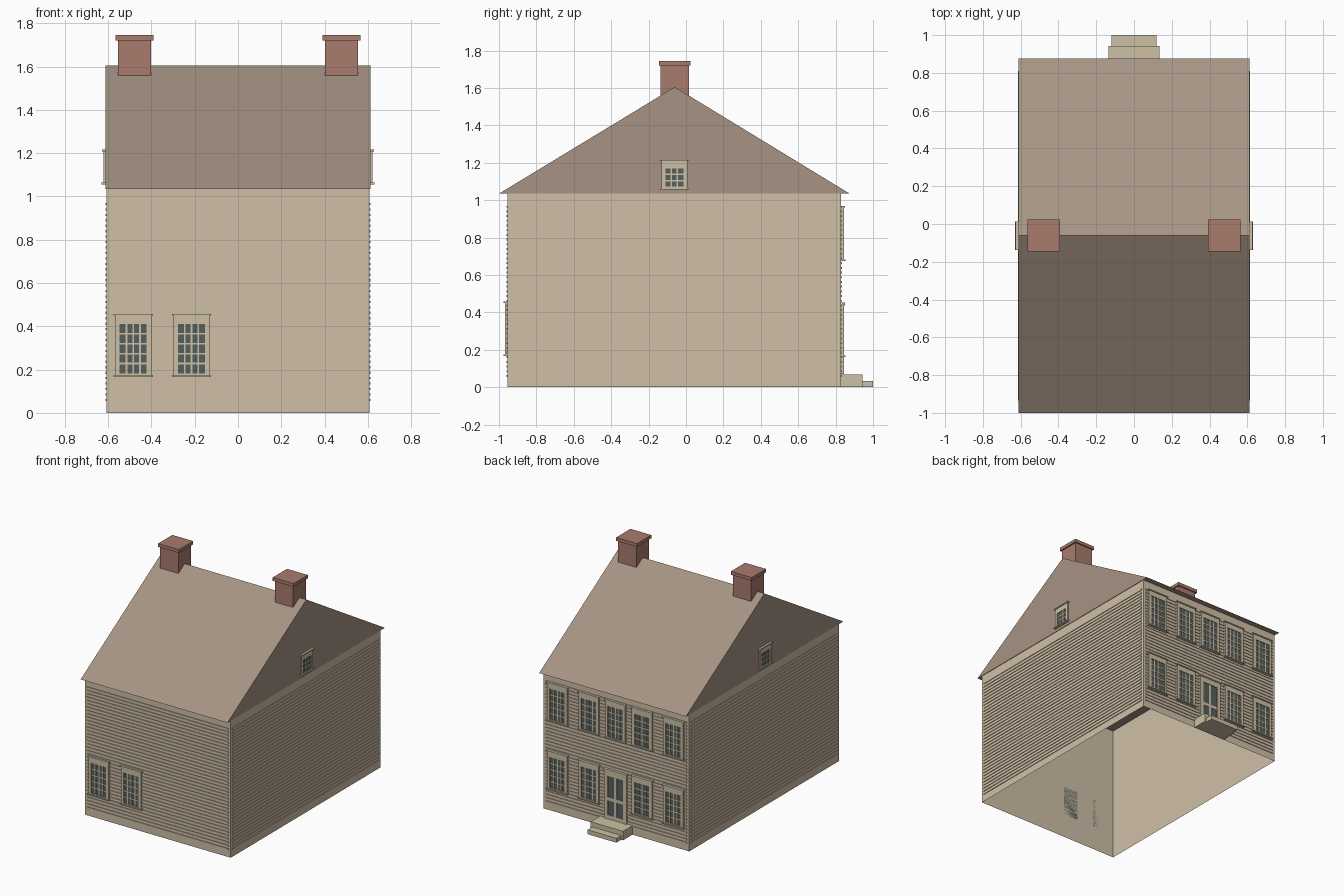
import bpy
import bmesh

if "Cube" in bpy.data.objects:
    bpy.data.objects.remove(bpy.data.objects["Cube"], do_unlink=True)


def linear(v):
    v /= 255
    return v / 12.92 if v <= 0.04045 else ((v + 0.055) / 1.055) ** 2.4


def material(name, r, g, b):
    m = bpy.data.materials.new(name)
    m.use_nodes = True
    col = (linear(r), linear(g), linear(b), 1)
    m.diffuse_color = col
    m.node_tree.nodes["Principled BSDF"].inputs["Base Color"].default_value = col
    return m


SIDING = material("siding beige", 207, 191, 167)
TRIM = material("trim cream", 205, 193, 165)
ROOF = material("roof brown", 166, 148, 131)
BRICK = material("chimney brick", 169, 123, 109)
GLASS = material("window glass", 86, 94, 95)

# House body limits
HALF_X, FRONT, BACK, EAVE = 0.608, -0.955, 0.83, 1.035
RIDGE_Y, RIDGE_Z = -0.06, 1.605


def add_box(bm, x0, x1, y0, y1, z0, z1, mat=0, open_ends=False):
    """Add an axis-aligned box, optionally without top and bottom."""
    verts = bmesh.ops.create_cube(bm, size=1)["verts"]
    for v in verts:
        v.co.x = x1 if v.co.x > 0 else x0
        v.co.y = y1 if v.co.y > 0 else y0
        v.co.z = z1 if v.co.z > 0 else z0
    faces = {f for v in verts for f in v.link_faces}
    for f in faces:
        f.material_index = mat
    if open_ends:
        ends = [f for f in faces if abs(f.normal.z) > 0.5]
        bmesh.ops.delete(bm, geom=ends, context="FACES_ONLY")


def wall_box(bm, wall, u0, u1, d0, d1, z0, z1, mat=0):
    """Add a box on a wall: u runs along it, d is the distance out from it."""
    if wall == "front":
        add_box(bm, u0, u1, FRONT - d1, FRONT - d0, z0, z1, mat)
    elif wall == "back":
        add_box(bm, u0, u1, BACK + d0, BACK + d1, z0, z1, mat)
    elif wall == "left":
        add_box(bm, HALF_X + d0, HALF_X + d1, u0, u1, z0, z1, mat)
    else:
        add_box(bm, -HALF_X - d1, -HALF_X - d0, u0, u1, z0, z1, mat)


def finish(bm, name, *mats):
    bm.normal_update()
    mesh = bpy.data.meshes.new(name)
    bm.to_mesh(mesh)
    bm.free()
    for m in mats:
        mesh.materials.append(m)
    obj = bpy.data.objects.new(name, mesh)
    bpy.context.collection.objects.link(obj)
    return obj


def window(name, wall, u, z0, z1, w, cols, rows):
    """Cased window with a pane grid, a head moulding and a sill."""
    bm = bmesh.new()
    a, b = u - w / 2, u + w / 2
    pa, pb, pz0, pz1 = a + 0.021, b - 0.021, z0 + 0.012, z1 - 0.042
    wall_box(bm, wall, pa, pb, 0, 0.008, pz0, pz1, 1)
    wall_box(bm, wall, a, pa, 0, 0.014, z0, z1)
    wall_box(bm, wall, pb, b, 0, 0.014, z0, z1)
    wall_box(bm, wall, pa, pb, 0, 0.014, pz1, z1)
    wall_box(bm, wall, pa, pb, 0, 0.014, z0, pz0)
    for i in range(1, cols):
        c = pa + (pb - pa) * i / cols
        wall_box(bm, wall, c - 0.004, c + 0.004, 0, 0.011, pz0, pz1)
    for i in range(1, rows):
        c = pz0 + (pz1 - pz0) * i / rows
        wall_box(bm, wall, pa, pb, 0, 0.011, c - 0.004, c + 0.004)
    wall_box(bm, wall, a - 0.007, b + 0.007, 0, 0.02, z1 - 0.004, z1 + 0.004)
    wall_box(bm, wall, a - 0.007, b + 0.007, 0, 0.022, z0 - 0.004, z0 + 0.004)
    finish(bm, name, TRIM, GLASS)


# Walls, open underneath
bm = bmesh.new()
add_box(bm, -HALF_X, HALF_X, FRONT, BACK, 0, EAVE, 0, True)
finish(bm, "walls", SIDING)

# Horizontal siding boards on each wall
ROWS = 37
for wall in ("front", "back", "left", "right"):
    bm = bmesh.new()
    if wall in ("front", "back"):
        u0, u1 = -0.59, 0.59
    else:
        u0, u1 = FRONT + 0.02, BACK - 0.02
    for i in range(ROWS):
        z = 0.06 + 0.905 * i / (ROWS - 1)
        wall_box(bm, wall, u0, u1, 0, 0.005, z - 0.005, z + 0.005)
    finish(bm, wall + "_siding_boards", SIDING)

# Gabled roof prism
bm = bmesh.new()
profile = [(-1.0, EAVE), (0.875, EAVE), (RIDGE_Y, RIDGE_Z)]
end = bm.faces.new([bm.verts.new((-0.612, y, z)) for y, z in profile])
ext = bmesh.ops.extrude_face_region(bm, geom=[end], use_keep_orig=True)
for v in ext["geom"]:
    if isinstance(v, bmesh.types.BMVert):
        v.co.x = 0.612
bmesh.ops.recalc_face_normals(bm, faces=bm.faces)
finish(bm, "roof", ROOF)

# Chimneys with caps
for side, x in (("left", 0.478), ("right", -0.478)):
    bm = bmesh.new()
    add_box(bm, x - 0.076, x + 0.076, RIDGE_Y - 0.076, RIDGE_Y + 0.076, 1.5, 1.72)
    add_box(bm, x - 0.087, x + 0.087, RIDGE_Y - 0.085, RIDGE_Y + 0.085, 1.72, 1.745)
    finish(bm, side + "_chimney", BRICK)

# Windows
for n, u in enumerate((-0.484, -0.215)):
    window(f"front_window_{n + 1}", "front", u, 0.17, 0.453, 0.167, 4, 5)
for n, u in enumerate((-0.484, -0.222, 0, 0.222, 0.484)):
    window(f"back_upper_window_{n + 1}", "back", u, 0.68, 0.965, 0.167, 4, 5)
    if u:
        window(f"back_lower_window_{n + 1}", "back", u, 0.165, 0.45, 0.167, 4, 5)
for wall in ("left", "right"):
    window(wall + "_attic_window", wall, -0.062, 1.06, 1.212, 0.138, 3, 3)

# Back door with two rows of panels
bm = bmesh.new()
wall_box(bm, "back", -0.07, 0.07, 0, 0.008, 0.07, 0.40, 1)
for s in (-1, 1):
    a, b = sorted((s * 0.065, s * 0.093))
    wall_box(bm, "back", a, b, 0, 0.014, 0.07, 0.44)
wall_box(bm, "back", -0.065, 0.065, 0, 0.014, 0.395, 0.44)
wall_box(bm, "back", -0.01, 0.01, 0, 0.011, 0.07, 0.395)
for z0, z1 in ((0.07, 0.10), (0.21, 0.235)):
    wall_box(bm, "back", -0.065, 0.065, 0, 0.011, z0, z1)
wall_box(bm, "back", -0.10, 0.10, 0, 0.02, 0.436, 0.446)
finish(bm, "back_door", TRIM, GLASS)

# Back steps
bm = bmesh.new()
add_box(bm, -0.135, 0.135, BACK, 0.943, 0, 0.068)
add_box(bm, -0.12, 0.12, 0.943, 1.0, 0, 0.033)
finish(bm, "back_steps", TRIM)
